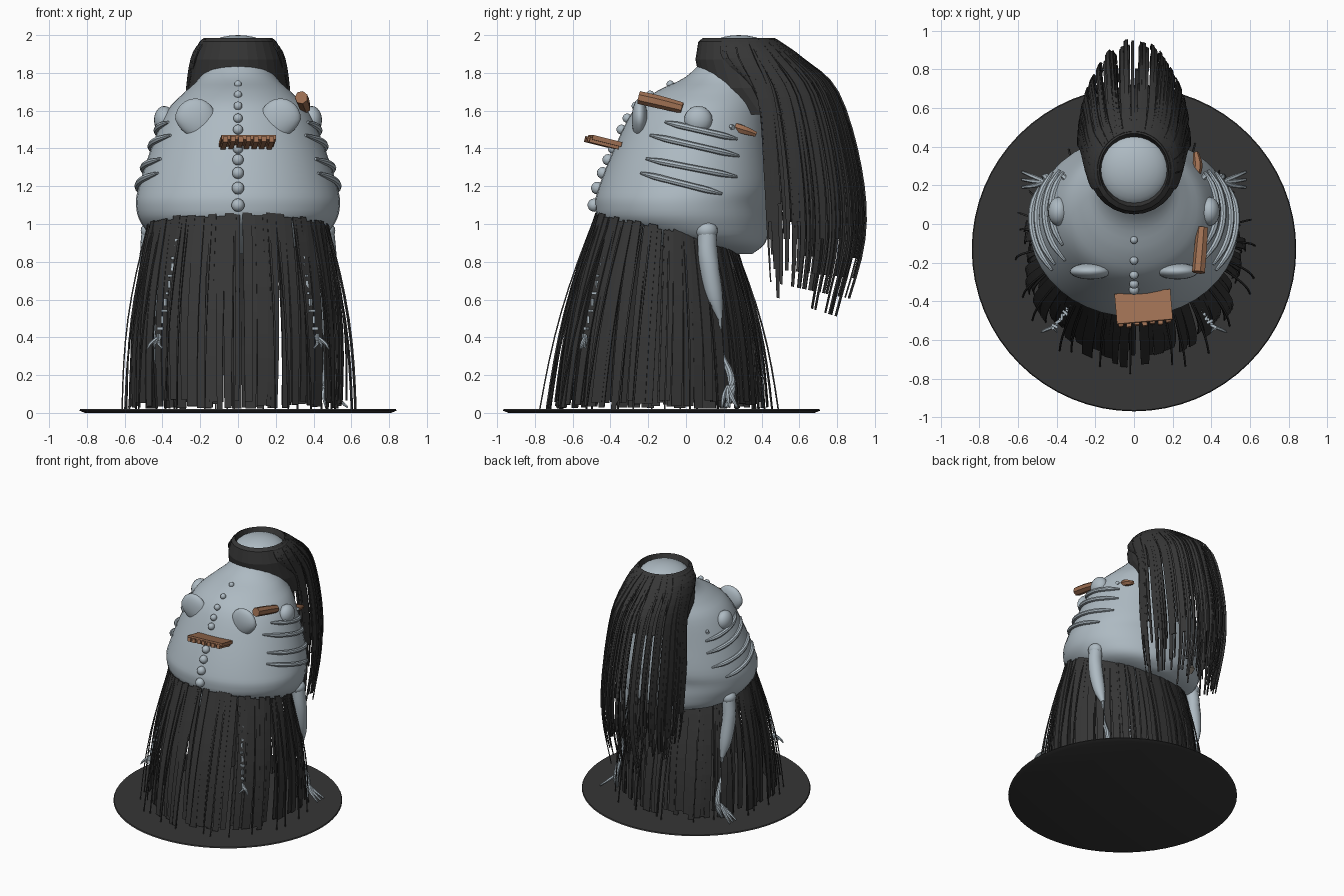
import bpy, bmesh, math, random
from mathutils import Vector, Matrix

random.seed(4)
if "Cube" in bpy.data.objects:
    bpy.data.objects.remove(bpy.data.objects["Cube"])


def material(name, rgb):
    m = bpy.data.materials.new(name)
    m.use_nodes = True
    m.diffuse_color = (*rgb, 1)
    node = next(n for n in m.node_tree.nodes if n.type == 'BSDF_PRINCIPLED')
    node.inputs["Base Color"].default_value = (*rgb, 1)
    return m


SKIN = material("pale blue grey", (0.42, 0.49, 0.54))
STRAW = material("charcoal", (0.037, 0.037, 0.037))
WOOD = material("brown wood", (0.34, 0.16, 0.085))
TAN = material("dull tan", (0.25, 0.22, 0.18))


def finish(name, bm, mat, smooth=True):
    bmesh.ops.recalc_face_normals(bm, faces=bm.faces)
    mesh = bpy.data.meshes.new(name)
    bm.to_mesh(mesh)
    bm.free()
    mesh.materials.append(mat)
    ob = bpy.data.objects.new(name, mesh)
    bpy.context.collection.objects.link(ob)
    if smooth:
        bpy.ops.object.select_all(action='DESELECT')
        ob.select_set(True)
        bpy.context.view_layer.objects.active = ob
        bpy.ops.object.shade_smooth_by_angle(angle=math.radians(40))
    return ob


def spline(points, steps=5):
    """Smooth curve through points of any dimension."""
    p = [Vector(q) for q in points]
    p = [p[0] * 2 - p[1]] + p + [p[-1] * 2 - p[-2]]
    out = []
    for a, b, c, d in zip(p, p[1:], p[2:], p[3:]):
        for i in range(steps):
            t = i / steps
            out.append((b * 2 + (c - a) * t + (a * 2 - b * 5 + c * 4 - d) * t * t
                        + (b * 3 - a - c * 3 + d) * t ** 3) / 2)
    return out + [p[-2]]


def skin_rings(bm, rings, caps=True):
    rows = [[bm.verts.new(co) for co in ring] for ring in rings]
    n = len(rows[0])
    for a, b in zip(rows, rows[1:]):
        for i in range(n):
            bm.faces.new((a[i], a[(i + 1) % n], b[(i + 1) % n], b[i]))
    if caps:
        bm.faces.new(rows[0])
        bm.faces.new(rows[-1])


def ellipses(rows, n):
    """Rows are height, centre y, half width, half depth."""
    angles = [math.tau * i / n for i in range(n)]
    return [[(w * math.sin(a), c - d * math.cos(a), z) for a in angles] for z, c, w, d in rows]


def tube(bm, points, n=8, steps=4):
    """Tapered round rod; points are x, y, z, radius."""
    pts = spline(points, steps)
    rings = []
    for i, p in enumerate(pts):
        along = pts[min(i + 1, len(pts) - 1)].xyz - pts[max(i - 1, 0)].xyz
        turn = along.to_track_quat('Z', 'Y')
        rings.append([p.xyz + turn @ Vector((p.w * math.cos(math.tau * k / n),
                      p.w * math.sin(math.tau * k / n), 0)) for k in range(n)])
    skin_rings(bm, rings)


def ball(bm, at, size, turn=Matrix(), seg=20):
    m = Matrix.Translation(at) @ turn @ Matrix.Diagonal((*size, 1))
    return bmesh.ops.create_uvsphere(bm, u_segments=seg, v_segments=seg // 2, radius=1, matrix=m)['verts']


def box(bm, at, size, turn=Matrix()):
    bmesh.ops.create_cube(bm, size=1, matrix=Matrix.Translation(at) @ turn @ Matrix.Diagonal((*size, 1)))


def ribbon(bm, path, t, half, tip):
    """Flat strand between two neighbouring paths, narrowing to its tip."""
    left, mid, right = path(t - half), path(t), path(t + half)
    n = len(mid) - 1
    last = None
    for i, (a, m, b) in enumerate(zip(left, mid, right)):
        f = 1 + (tip - 1) * i / n
        pair = [bm.verts.new(m.lerp(a, f)), bm.verts.new(m.lerp(b, f))]
        if last:
            bm.faces.new((last[0], last[1], pair[1], pair[0]))
        last = pair


def thicken(ob):
    mod = ob.modifiers.new("thickness", 'SOLIDIFY')
    mod.thickness = 0.007


# Base disc
bm = bmesh.new()
skin_rings(bm, ellipses([(0, -.13, .81, .81), (.012, -.13, .84, .84), (.02, -.13, .835, .835)], 64))
finish("base_disc", bm, STRAW)

# Pear-shaped head, leaning back towards the crown
head_rows = spline([(.84, .27, .1, .08), (.9, .1, .4, .32), (1.0, .0, .51, .44), (1.1, -.02, .54, .46),
                    (1.2, .0, .525, .46), (1.4, .03, .46, .41), (1.6, .07, .375, .35),
                    (1.7, .12, .28, .28), (1.78, .2, .2, .2), (1.9, .27, .15, .15)], 4)
bm = bmesh.new()
skin_rings(bm, ellipses(head_rows, 40))
finish("head", bm, SKIN)


def head_ring(z):
    for a, b in zip(head_rows, head_rows[1:]):
        if a.x <= z <= b.x:
            return a.lerp(b, (z - a.x) / (b.x - a.x))


def side_x(y, z):
    _, c, w, d = head_ring(z)
    return w * math.sqrt(max(0, 1 - ((y - c) / d) ** 2))


bm = bmesh.new()
ball(bm, (0, .28, 1.9), (.19, .19, .1), seg=28)
finish("crown_dome", bm, SKIN)

# Row of beads down the face
bm = bmesh.new()
for i, z in enumerate((1.74, 1.685, 1.625, 1.56, 1.5, 1.4, 1.34, 1.27, 1.19, 1.1)):
    _, c, w, d = head_ring(z)
    r = .02 + .0017 * i
    ball(bm, (0, c - d - .006, z), (r, r, r), seg=14)
finish("face_beads", bm, SKIN)

# Eyes, ears, side ribs and arms on both sides
eyes, ears, ribs, arms, claws, chains = [bmesh.new() for _ in range(6)]
for s in (-1, 1):
    for v in ball(eyes, (s * .225, -.245, 1.555), (.108, .042, .11), seg=24):
        drop = max(0, 1.555 - v.co.z)
        v.co.x -= s * drop * .35
    ball(ears, (s * .39, .065, 1.55), (.055, .075, .075))
    for y0, z0, y1, z1 in ((-.11, 1.54, .27, 1.45), (-.19, 1.47, .28, 1.36),
                           (-.21, 1.345, .27, 1.25), (-.24, 1.27, .19, 1.16)):
        pts = []
        for i in range(7):
            y, z = y0 + (y1 - y0) * i / 6, z0 + (z1 - z0) * i / 6
            pts.append((s * (side_x(y, z) + .008), y, z, .007 if i in (0, 6) else .017))
        tube(ribs, pts, steps=2)
    ball(arms, (s * .46, .11, .965), (.055, .058, .05))
    tube(arms, [(s * .46, .11, .96, .05), (s * .47, .12, .8, .052), (s * .46, .15, .62, .045),
                (s * .45, .18, .5, .015)], 12)
    tube(arms, [(s * .45, .18, .5, .012), (s * .44, .18, .34, .013), (s * .45, .235, .2, .02),
                (s * .46, .24, .1, .02), (s * .47, .21, .03, .01)])
    for k in (-1, 0, 1):
        tube(claws, [(s * .46, .22, .14, .01), (s * .51, .22 + k * .02, .09, .012),
                     (s * .58, .23 + k * .04, .03, .006)], 6)
    # Bony chain hanging over the skirt front
    for i in range(13):
        f = i / 12
        at = (s * (.31 + .11 * f), -.40 - .14 * f, .96 - .56 * f)
        turn = Matrix.Rotation(i * 1.1, 4, 'Z')
        box(chains, at, (.035, .014, .014) if i % 2 else (.014, .014, .04), turn)
    for k in (-1, 0, 1):
        tube(chains, [(s * .41, -.53, .41, .008), (s * (.44 + .02 * k), -.54 - .01 * k, .37, .009),
                      (s * (.44 + .04 * k), -.53 - .03 * abs(k), .34, .004)], 6)
for name, b in (("eyes", eyes), ("ears", ears), ("side_ribs", ribs), ("arms", arms),
                ("claws", claws), ("bone_chains", chains)):
    finish(name, b, SKIN)

# Wooden mouth slab with teeth
bm = bmesh.new()
tilt = Matrix.Rotation(math.radians(5), 4, 'Z') @ Matrix.Rotation(math.radians(-14), 4, 'X')
box(bm, (.05, -.43, 1.44), (.29, .16, .025), tilt)
for i in range(7):
    box(bm, Vector((.05, -.43, 1.44)) + tilt @ Vector((-.125 + .041 * i, -.01 - .008 * (i % 2), -.014)),
        (.026, .16, .03), tilt)
finish("mouth_slab", bm, WOOD, False)

# Wooden pegs stuck in one side of the head
bm = bmesh.new()
tube(bm, [(.335, -.25, 1.67, .035), (.345, -.14, 1.645, .035), (.355, -.02, 1.615, .03)], 7)
tube(bm, [(.31, .22, 1.53, .02), (.33, .3, 1.5, .025), (.32, .37, 1.475, .015)], 6)
finish("wooden_pegs", bm, WOOD, False)
bm = bmesh.new()
for s in (-1, 1):
    tube(bm, [(s * .31, .2, 1.53, .014), (s * .37, .25, 1.51, .014)], 6)
finish("bone_pegs", bm, SKIN, False)
bm = bmesh.new()
box(bm, (-.2, .37, .95), (.08, .05, .07), Matrix.Rotation(.6, 4, 'X'))
finish("nape_tag", bm, TAN, False)


# Straw skirt
def skirt_path(grow, top, end):
    def path(t):
        s, c = math.sin(t), math.cos(t)
        pts = []
        for i in range(9):
            f = i / 8 * end
            bow = .035 * math.sin(math.pi * f)
            w = .485 + (.55 * grow - .485) * f + bow
            d = .37 + (.56 * grow - .37) * f + bow
            y = -.11 - .04 * f - d * c
            waist = .955 + top + .2 * (.11 + .37 * c)
            pts.append(Vector((w * s, y, waist + (.02 - waist) * f)))
        return pts
    return path


bm = bmesh.new()
for i in range(84):
    t = math.tau * (i + random.uniform(-.4, .4)) / 84
    ribbon(bm, skirt_path(random.uniform(.94, 1.07), random.uniform(-.01, .015), random.uniform(.95, 1)),
           t, random.uniform(.035, .065), random.uniform(.6, .95))
for i in range(26):
    t = math.tau * (i + random.uniform(-.4, .4)) / 26
    ribbon(bm, skirt_path(random.uniform(1.08, 1.17), 0, 1), t, .012, .5)
thicken(finish("straw_skirt", bm, STRAW, False))

# Hair collar round the crown
bm = bmesh.new()
skin_rings(bm, ellipses([(1.94, .28, .17, .17), (1.985, .28, .18, .19), (1.965, .28, .205, .215),
                         (1.87, .3, .24, .25), (1.72, .36, .265, .28), (1.58, .45, .265, .24)], 28), False)
finish("hair_collar", bm, STRAW, False)


# Long hair falling backwards
def hair_path(grow, end):
    def path(t):
        s, c = math.sin(t), math.cos(t)
        k = max(0, -c) * grow
        pts = spline([(.19 * s, .28 - .2 * c, 1.98), (.25 * s, .3 - .25 * c + .07 * k, 1.88),
                      (.28 * s, .38 + .42 * k, 1.66 + .04 * k), (.295 * s, .41 + .51 * k, 1.3),
                      (.28 * s, .43 + .51 * k, .92), (.25 * s, .45 + .38 * k, .62 - .12 * k)], 4)
        return pts[:max(8, int(len(pts) * end))]
    return path


bm = bmesh.new()
for i in range(90):
    t = math.pi + random.uniform(-.1, .1) + (i / 89 - .5) * 4.0
    ribbon(bm, hair_path(random.uniform(.93, 1.03), random.uniform(.78, 1.02)), t,
           random.uniform(.025, .055), random.uniform(.3, .7))
for i in range(34):
    t = math.pi + (i / 33 - .5) * 3.2
    ribbon(bm, hair_path(random.uniform(.55, .9), random.uniform(.75, 1.02)), t, .045, .5)
thicken(finish("long_hair", bm, STRAW, False))
